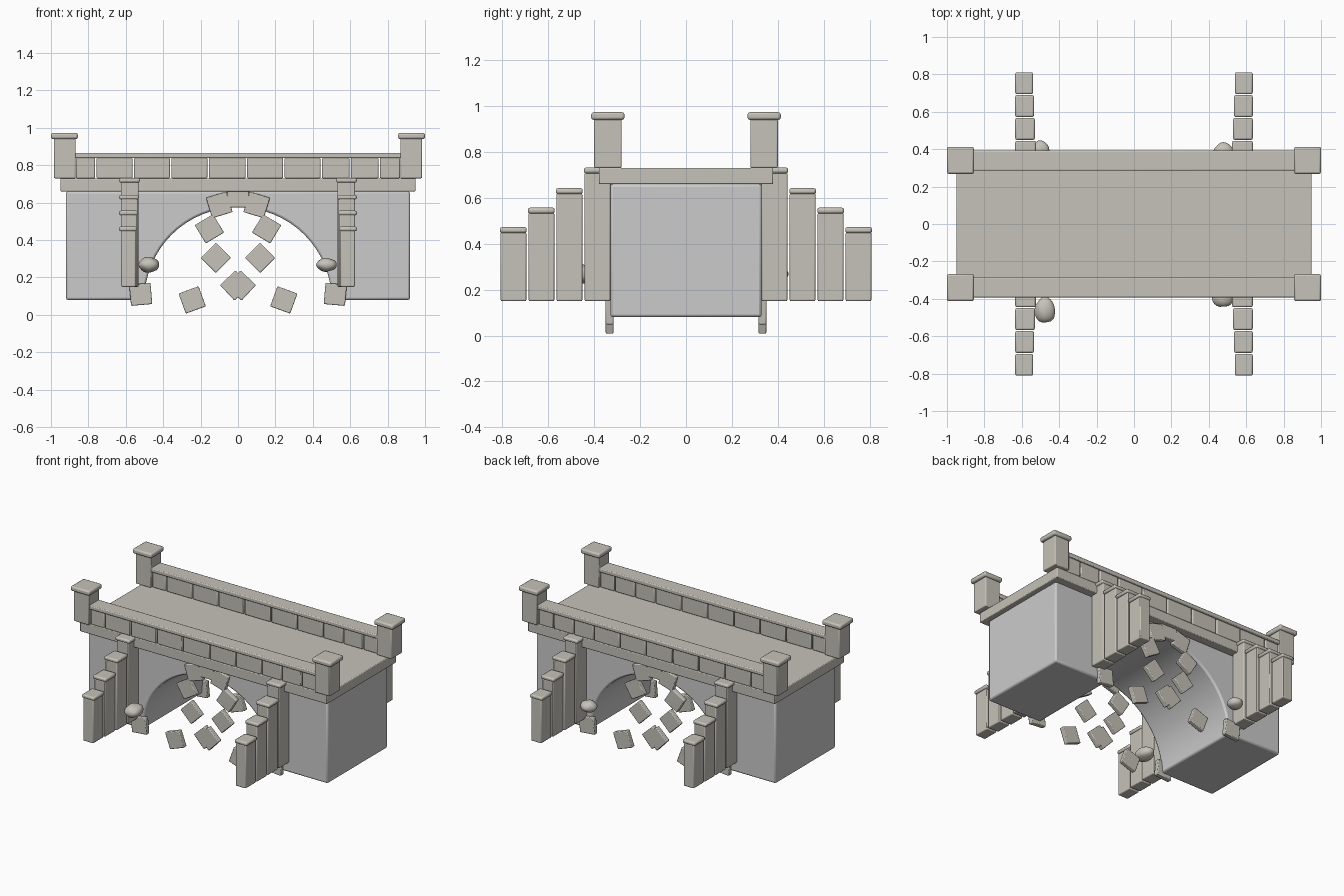
import bpy, bmesh, math

if "Cube" in bpy.data.objects:
    bpy.data.objects.remove(bpy.data.objects["Cube"])

stone = bpy.data.materials.new("pale_stone")
stone.diffuse_color = (0.56, 0.54, 0.48, 1)
stone.use_nodes = True
stone.node_tree.nodes["Principled BSDF"].inputs["Base Color"].default_value = stone.diffuse_color


def finish(ob, bevel, mat=stone, segments=2):
    if mat:
        ob.data.materials.append(mat)
    if bevel:
        m = ob.modifiers.new("bevel", 'BEVEL')
        m.width, m.segments, m.limit_method = bevel, segments, 'ANGLE'
        m.angle_limit = math.radians(40)
    bpy.ops.object.select_all(action='DESELECT')
    ob.select_set(True)
    bpy.context.view_layer.objects.active = ob
    bpy.ops.object.shade_smooth_by_angle(angle=math.radians(30))
    return ob


def box(name, x0, x1, y0, y1, z0, z1, bevel=0.006, rot=0):
    bpy.ops.mesh.primitive_cube_add(size=1)
    ob = bpy.context.object
    ob.name = name
    for v in ob.data.vertices:
        v.co.x *= x1 - x0
        v.co.y *= y1 - y0
        v.co.z *= z1 - z0
    ob.location = ((x0 + x1) / 2, (y0 + y1) / 2, (z0 + z1) / 2)
    ob.rotation_euler.y = rot
    return finish(ob, bevel)


def mbox(name, sx, sy, x0, x1, y0, y1, z0, z1, bevel=0.006):
    xs, ys = sorted((sx * x0, sx * x1)), sorted((sy * y0, sy * y1))
    return box(name, *xs, *ys, z0, z1, bevel)


# main body: block profile with a semicircular tunnel
N = 32
profile = [(-0.92, 0.08), (-0.92, 0.66), (0.92, 0.66), (0.92, 0.08)]
profile += [(0.5 * math.cos(math.pi * i / N), 0.08 + 0.495 * math.sin(math.pi * i / N))
            for i in range(N + 1)]
bm = bmesh.new()
face = bm.faces.new([bm.verts.new((x, -0.33, z)) for x, z in profile])
ext = bmesh.ops.extrude_face_region(bm, geom=[face])
bmesh.ops.translate(bm, vec=(0, 0.66, 0),
                    verts=[g for g in ext["geom"] if isinstance(g, bmesh.types.BMVert)])
bmesh.ops.recalc_face_normals(bm, faces=bm.faces)
me = bpy.data.meshes.new("bridge_body")
bm.to_mesh(me)
bm.free()
body = bpy.data.objects.new("bridge_body", me)
bpy.context.collection.objects.link(body)
finish(body, 0.012, None)

# road deck
box("deck", -0.95, 0.95, -0.38, 0.38, 0.66, 0.73, 0.005)

# parapet blocks between joints, and coping
joints = [-0.87, -0.76, -0.56, -0.36, -0.16, 0.045, 0.245, 0.445, 0.60, 0.755, 0.87]
for s in (-1, 1):
    for a, b in zip(joints, joints[1:]):
        mbox("parapet_block", 1, s, a + 0.004, b - 0.004, 0.295, 0.38, 0.73, 0.84)
    mbox("parapet_coping", 1, s, -0.88, 0.88, 0.285, 0.392, 0.838, 0.866)

for sx in (-1, 1):
    for sy in (-1, 1):
        # end posts
        mbox("end_post", sx, sy, 0.868, 0.984, 0.28, 0.40, 0.73, 0.942)
        mbox("post_cap", sx, sy, 0.856, 1.0, 0.268, 0.413, 0.94, 0.973, 0.01)
        # stepped wing walls
        for i, top in enumerate((0.71, 0.62, 0.535, 0.45)):
            y = 0.33 + i * 0.122
            inner = 0.525 + i * 0.005
            mbox("wing_wall_pier", sx, sy, inner + 0.007, 0.625, y, y + 0.112, 0.15, top)
            mbox("wing_wall_cap", sx, sy, inner, 0.635, y - 0.002, y + 0.115,
                 top - 0.003, top + 0.022, 0.009)

# loose arch stones: (x, z, tilt in degrees), mirrored about the centre
stones = [(0.52, 0.11, 5), (0.245, 0.08, 20), (0.016, 0.157, 43),
          (0.118, 0.305, 45), (0.153, 0.46, 31), (0.10, 0.588, 17)]
h = 0.057
for sy in (-1, 1):
    y0, y1 = sy * 0.333 - 0.017, sy * 0.333 + 0.017
    for x, z, a in stones:
        for s in (-1, 1):
            box("arch_stone", s * x - h, s * x + h, y0, y1, z - h, z + h, 0.005,
                math.radians(s * a))
    box("keystone", -0.06, 0.06, y0, y1, 0.573, 0.69, 0.005)

# boulders tucked against the wing walls
for x, y, r in [(-0.475, -0.46, (0.055, 0.07, 0.042)), (0.475, -0.395, (0.055, 0.05, 0.036)),
                (-0.50, 0.395, (0.05, 0.05, 0.035)), (0.48, 0.385, (0.055, 0.05, 0.038))]:
    bpy.ops.mesh.primitive_ico_sphere_add(subdivisions=3, radius=1, location=(x, y, 0.268))
    rock = bpy.context.object
    rock.name = "boulder"
    for v in rock.data.vertices:
        c = v.co
        k = 1 + 0.06 * math.sin(4 * c.x + 2 * c.y) * math.cos(3 * c.z)
        v.co = (c.x * r[0] * k, c.y * r[1] * k, c.z * r[2] * k)
    finish(rock, 0)
